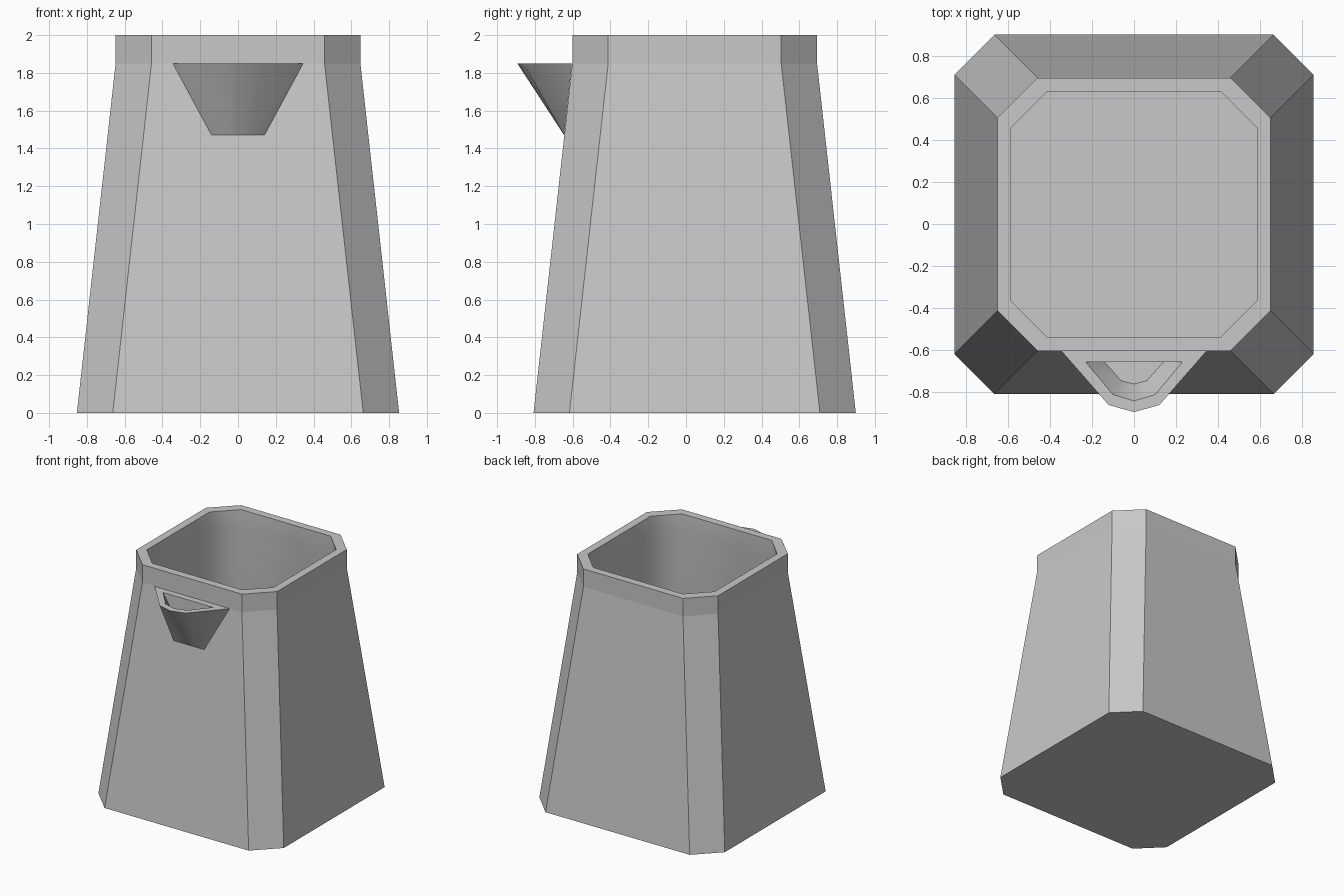
import bpy, bmesh

CENTRE_Y = 0.046

cube = bpy.data.objects.get("Cube")
if cube:
    bpy.data.objects.remove(cube, do_unlink=True)

grey = bpy.data.materials.new("light grey")
grey.use_nodes = True
colour = (0.58, 0.58, 0.58, 1)
grey.diffuse_color = colour
grey.node_tree.nodes["Principled BSDF"].inputs["Base Color"].default_value = colour


def octagon(half, cut, z, scale=1.0):
    """Square ring with cut corners, counter-clockwise from above."""
    a, b = half * scale, (half - cut) * scale
    pts = [(a, -b), (a, b), (b, a), (-b, a), (-a, b), (-a, -b), (-b, -a), (b, -a)]
    return [(x, y + CENTRE_Y, z) for x, y in pts]


def lip(side, shoulder, back, front, tip, z):
    """Five-point pouring lip outline, counter-clockwise from above."""
    return [(-side, back, z), (-shoulder, front, z), (0, tip, z),
            (shoulder, front, z), (side, back, z)]


def loft(name, rings, smooth_bands, cap_start):
    """Bridge the rings in order; the last ring is closed as a floor."""
    bm = bmesh.new()
    loops = [[bm.verts.new(p) for p in ring] for ring in rings]
    for band, (low, high) in enumerate(zip(loops, loops[1:])):
        n = len(low)
        for i in range(n):
            j = (i + 1) % n
            face = bm.faces.new((low[i], low[j], high[j], high[i]))
            face.smooth = band in smooth_bands
            # the straight back of the lip stays crisp
            if n == 5 and i == n - 1:
                face.smooth = False
    bm.faces.new(loops[-1])
    if cap_start:
        bm.faces.new(loops[0][::-1])
    mesh = bpy.data.meshes.new(name)
    bm.to_mesh(mesh)
    bm.free()
    mesh.materials.append(grey)
    obj = bpy.data.objects.new(name, mesh)
    bpy.context.collection.objects.link(obj)
    return obj


# Hollow jug body: tapered outside, upright collar, rim, inside wall, floor
loft("jug_body", [
    octagon(0.853, 0.19, 0),
    octagon(0.648, 0.19, 1.85),
    octagon(0.648, 0.19, 2),
    octagon(0.648, 0.19, 2, 0.9),
    octagon(0.648, 0.19, 1.85, 0.9),
    octagon(0.844, 0.19, 0.08, 0.9),
], smooth_bands=(3, 4), cap_start=True)

# Pouring spout: tapers down to a line on the front wall, hollow on top
loft("spout", [
    lip(0.14, 0.07, -0.645, -0.645, -0.645, 1.47),
    lip(0.345, 0.12, -0.603, -0.86, -0.893, 1.85),
    lip(0.23, 0.10, -0.655, -0.81, -0.84, 1.85),
    lip(0.14, 0.06, -0.655, -0.745, -0.76, 1.70),
], smooth_bands=(0, 2), cap_start=False)
